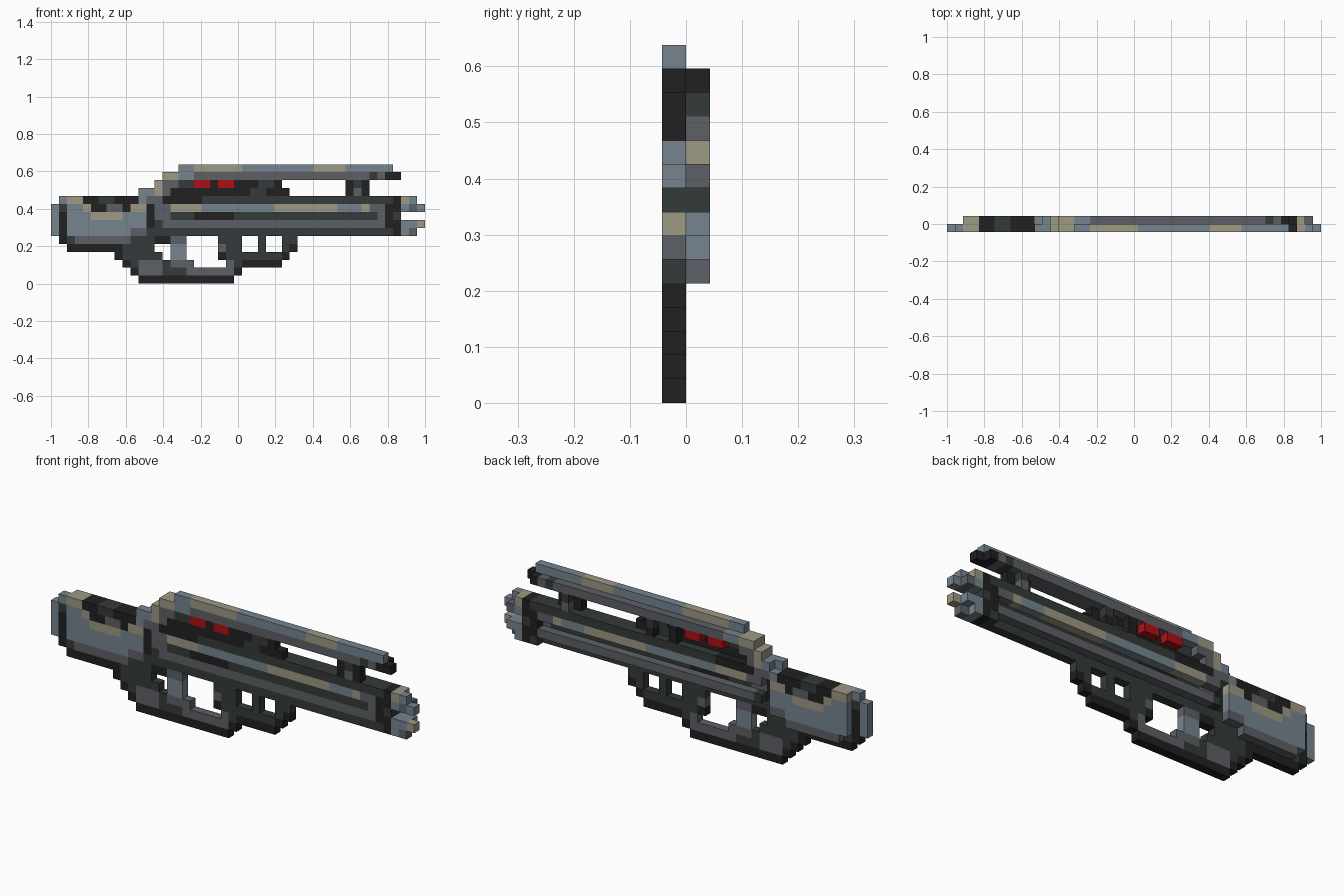
import bpy, bmesh

if "Cube" in bpy.data.objects:
    bpy.data.objects.remove(bpy.data.objects["Cube"], do_unlink=True)

U = 2 / 47                      # edge of one block
COLOURS = ["black", "dark_green", "grey", "blue_grey", "tan", "red"]
BLACK, GREEN, GREY, BLUE, TAN, RED = range(6)
MATS = [bpy.data.materials.new(label) for label in COLOURS]


def tint(index, r, g, b):
    mat = MATS[index]
    mat.use_nodes = True
    mat.diffuse_color = (r, g, b, 1)
    bsdf = mat.node_tree.nodes["Principled BSDF"]
    bsdf.inputs["Base Color"].default_value = (r, g, b, 1)
    bsdf.inputs["Roughness"].default_value = 0.8


tint(BLACK, 0.015, 0.015, 0.015)
tint(GREEN, 0.034, 0.043, 0.041)
tint(GREY, 0.107, 0.117, 0.133)
tint(BLUE, 0.18, 0.23, 0.275)
tint(TAN, 0.34, 0.32, 0.23)
tint(RED, 0.42, 0.005, 0.008)


def fill(part, colour, c0, c1, r0, r1):
    """Set a rectangle of blocks, columns c0-c1 and rows r0-r1."""
    for c in range(c0, c1 + 1):
        for r in range(r0, r1 + 1):
            part[c, r] = colour


def run(part, row, c, *pairs):
    """Set a row of blocks from column c: colour, length, colour, length..."""
    for colour, length in zip(pairs[::2], pairs[1::2]):
        fill(part, colour, c, c + length - 1, row, row)
        c += length


def cut(part, c0, c1, r0, r1):
    """Open a window through a part."""
    for cell in list(part):
        if c0 <= cell[0] <= c1 and r0 <= cell[1] <= r1:
            del part[cell]


def darken_underside(part):
    """Blocks with nothing of the part below them become black."""
    for c, r in list(part):
        if (c, r - 1) not in part:
            part[c, r] = BLACK


owned = {}                      # (column, layer, row) -> (part name, colour)


def place(name, part, raised=lambda c, r: False):
    """Put a part in the front layer, and its raised blocks in the back one too."""
    for (c, r), colour in part.items():
        owned[c, 0, r] = (name, colour)
        if raised(c, r):
            owned[c, 1, r] = (name, colour)


# Top rail: two rows with patches, the lower one thick
rail = {}
run(rail, 14, 16, BLUE, 2, TAN, 6, BLUE, 9, TAN, 4, BLUE, 6)
run(rail, 13, 14, TAN, 2, BLUE, 2, GREY, 22, GREEN, 1, GREY, 1, BLACK, 2)
place("top_rail", rail, lambda c, r: r == 13 and c < 43)

# Sight housing, stepped at its rear end
housing = {}
run(housing, 12, 13, TAN, 1, GREY, 2, GREEN, 2, BLACK, 8, GREEN, 2, BLACK, 1)
run(housing, 11, 11, BLUE, 2, TAN, 1, GREY, 1, BLACK, 10, GREEN, 2, BLACK, 3)
place("sight_housing", housing,
      lambda c, r: c in (24, 27) or r + 1 <= c <= r + 3 and c < 16)

# Pair of red lights
lights = {}
run(lights, 12, 18, RED, 2)
run(lights, 12, 21, RED, 2)
place("red_lights", lights, lambda c, r: True)

# Post under the front of the rail
post = {}
fill(post, BLACK, 37, 39, 11, 12)
post[38, 12] = GREEN
post[38, 11] = GREY
place("rail_support", post, lambda c, r: c == 38)

# Stock: butt plate, panel and the dark notch ringed with tan
stock = {}
fill(stock, BLUE, 0, 11, 6, 9)
run(stock, 10, 1, BLUE, 1, TAN, 2, BLACK, 2, GREEN, 2, BLACK, 3, BLUE, 1, TAN, 1)
run(stock, 9, 4, TAN, 1, BLACK, 2, GREY, 2, BLACK, 1, TAN, 2)
run(stock, 8, 5, TAN, 4)
run(stock, 6, 10, GREY, 2)
run(stock, 5, 1, BLACK, 1, GREEN, 1, GREY, 7, GREEN, 3)
run(stock, 4, 2, BLACK, 7)
fill(stock, BLACK, 1, 1, 6, 8)
stock[1, 9] = GREEN
place("stock", stock, lambda c, r: c > 1 and (r > 5 or stock[c, r] == GREY))

# Barrel body with a patterned upper stripe and a plain lower tube
body = {}
fill(body, GREEN, 12, 42, 6, 10)
run(body, 10, 12, GREY, 2, BLACK, 5)
run(body, 9, 13, GREY, 2, TAN, 4, BLUE, 9, TAN, 8, BLUE, 3, TAN, 1, GREY, 2)
run(body, 8, 13, GREY, 2, GREEN, 3, BLACK, 5, GREEN, 18, GREY, 1)
run(body, 7, 14, GREY, 28)
for c in (12, 42):
    fill(body, BLACK, c, c, 7, 9)
place("barrel_body", body,
      lambda c, r: r == 10 or c == 42 or c > 12 and r in (7, 9))

# Muzzle: dark collar and two mirrored pairs of prongs
muzzle = {}
fill(muzzle, BLACK, 43, 43, 6, 10)
muzzle[43, 8] = GREEN
for s in (-1, 1):
    run(muzzle, 8 + s, 44, BLUE, 3)
    run(muzzle, 8 + 2 * s, 44, BLUE, 2)
muzzle[44, 10] = muzzle[46, 7] = TAN
muzzle[45, 9] = muzzle[45, 6] = GREY
place("muzzle", muzzle, lambda c, r: c < 46 - abs(r - 8) // 2)

# Pistol grip and trigger guard, sloping down from the stock
grip = {}
for r in range(6):
    first = 11 - r if r < 4 else 5 + r
    run(grip, r, max(first, 8), GREEN, (23 if r else 22) - max(first, 8) + 1)
cut(grip, 9, 11, 5, 5)
cut(grip, 13, 14, 4, 4)
cut(grip, 14, 14, 3, 3)
cut(grip, 17, 20, 3, 5)
cut(grip, 18, 21, 2, 2)
darken_underside(grip)
fill(grip, GREY, 11, 13, 1, 2)
run(grip, 1, 17, GREY, 6)
for cell in ((17, 2), (22, 2), (21, 4)):
    grip[cell] = GREY
place("grip_and_guard", grip)

# Trigger
trigger = {}
fill(trigger, GREY, 15, 16, 2, 5)
fill(trigger, BLUE, 15, 16, 3, 4)
place("trigger", trigger)

# Foregrip with two windows and a stepped front
foregrip = {}
for r in range(2, 6):
    fill(foregrip, GREEN, 24, min(26 + r, 30), r, r)
darken_underside(foregrip)
for c in (24, 27):
    cut(foregrip, c, c + 1, 4, 5)
place("foregrip", foregrip)


def build(name):
    """Make one object from the outer skin of a part's blocks."""
    bm = bmesh.new()
    for cell, (owner, colour) in owned.items():
        if owner != name:
            continue
        for axis in range(3):
            for side in (0, 1):
                near = list(cell)
                near[axis] += 2 * side - 1
                if tuple(near) in owned:
                    continue
                a, b = (axis + 1) % 3, (axis + 2) % 3
                quad = []
                for da, db in ((0, 0), (1, 0), (1, 1), (0, 1)):
                    p = list(cell)
                    p[axis] += side
                    p[a] += da
                    p[b] += db
                    quad.append(bm.verts.new((p[0] * U - 1, (p[1] - 1) * U, p[2] * U)))
                face = bm.faces.new(quad if side else quad[::-1])
                face.material_index = colour
    bmesh.ops.remove_doubles(bm, verts=bm.verts, dist=U / 100)
    mesh = bpy.data.meshes.new(name)
    bm.to_mesh(mesh)
    bm.free()
    for mat in MATS:
        mesh.materials.append(mat)
    bpy.context.collection.objects.link(bpy.data.objects.new(name, mesh))


for part_name in dict.fromkeys(owner for owner, colour in owned.values()):
    build(part_name)
